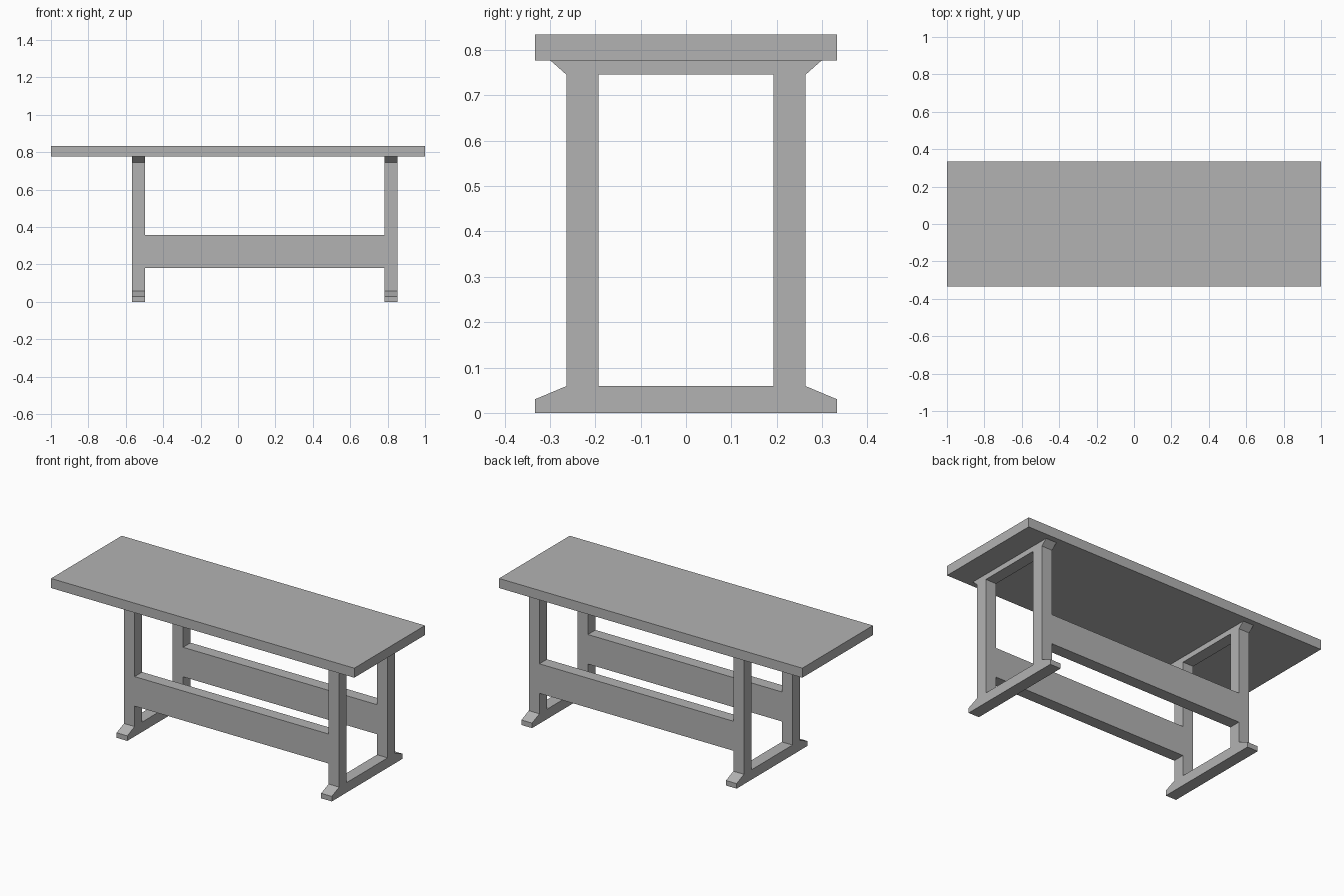
import bpy, bmesh
from mathutils import Vector

if "Cube" in bpy.data.objects:
    bpy.data.objects.remove(bpy.data.objects["Cube"])

grey = bpy.data.materials.new("light grey")
grey.diffuse_color = (0.45, 0.45, 0.45, 1)
grey.use_nodes = True
grey.node_tree.nodes["Principled BSDF"].inputs["Base Color"].default_value = grey.diffuse_color


def finish(bm, name):
    bmesh.ops.recalc_face_normals(bm, faces=bm.faces)
    me = bpy.data.meshes.new(name)
    bm.to_mesh(me)
    bm.free()
    me.materials.append(grey)
    ob = bpy.data.objects.new(name, me)
    bpy.context.collection.objects.link(ob)
    return ob


def box(name, lo, hi):
    bm = bmesh.new()
    bmesh.ops.create_cube(bm, size=1)
    lo, hi = Vector(lo), Vector(hi)
    for v in bm.verts:
        v.co = (lo + hi) / 2 + v.co * (hi - lo)
    return finish(bm, name)


# Half outline of a trestle (y, z): foot, leg and top rail, mirrored across y = 0
FOOT, RAIL, TOP_BASE = 0.059, 0.746, 0.777
LEG_IN, LEG_OUT = 0.193, 0.264
HALF = [(0, 0), (0.333, 0), (0.333, 0.03), (LEG_OUT, FOOT), (LEG_OUT, RAIL),
        (0.299, TOP_BASE), (0, TOP_BASE), (0, RAIL), (LEG_IN, RAIL),
        (LEG_IN, FOOT), (0, FOOT)]


def trestle(name, x0, x1):
    bm = bmesh.new()
    face = bm.faces.new([bm.verts.new((x0, y, z)) for y, z in HALF])
    ext = bmesh.ops.extrude_face_region(bm, geom=[face], use_keep_orig=True)
    moved = [g for g in ext["geom"] if isinstance(g, bmesh.types.BMVert)]
    bmesh.ops.translate(bm, verts=moved, vec=(x1 - x0, 0, 0))
    # open the centre seam so the mirrored half joins cleanly
    seam = [f for f in bm.faces if all(abs(v.co.y) < 1e-5 for v in f.verts)]
    bmesh.ops.delete(bm, geom=seam, context="FACES_ONLY")
    ob = finish(bm, name)
    mod = ob.modifiers.new("mirror", "MIRROR")
    mod.use_axis = (False, True, False)
    mod.use_clip = True


# Table top
box("table_top", (-1, -0.333, TOP_BASE), (1, 0.333, 0.834))

# End trestles
trestle("left_trestle", -0.567, -0.497)
trestle("right_trestle", 0.782, 0.852)

# Long stretchers, flush with the legs
for name, s in (("front_stretcher", -1), ("back_stretcher", 1)):
    y0, y1 = sorted((s * LEG_IN, s * LEG_OUT))
    box(name, (-0.497, y0, 0.181), (0.782, y1, 0.357))
